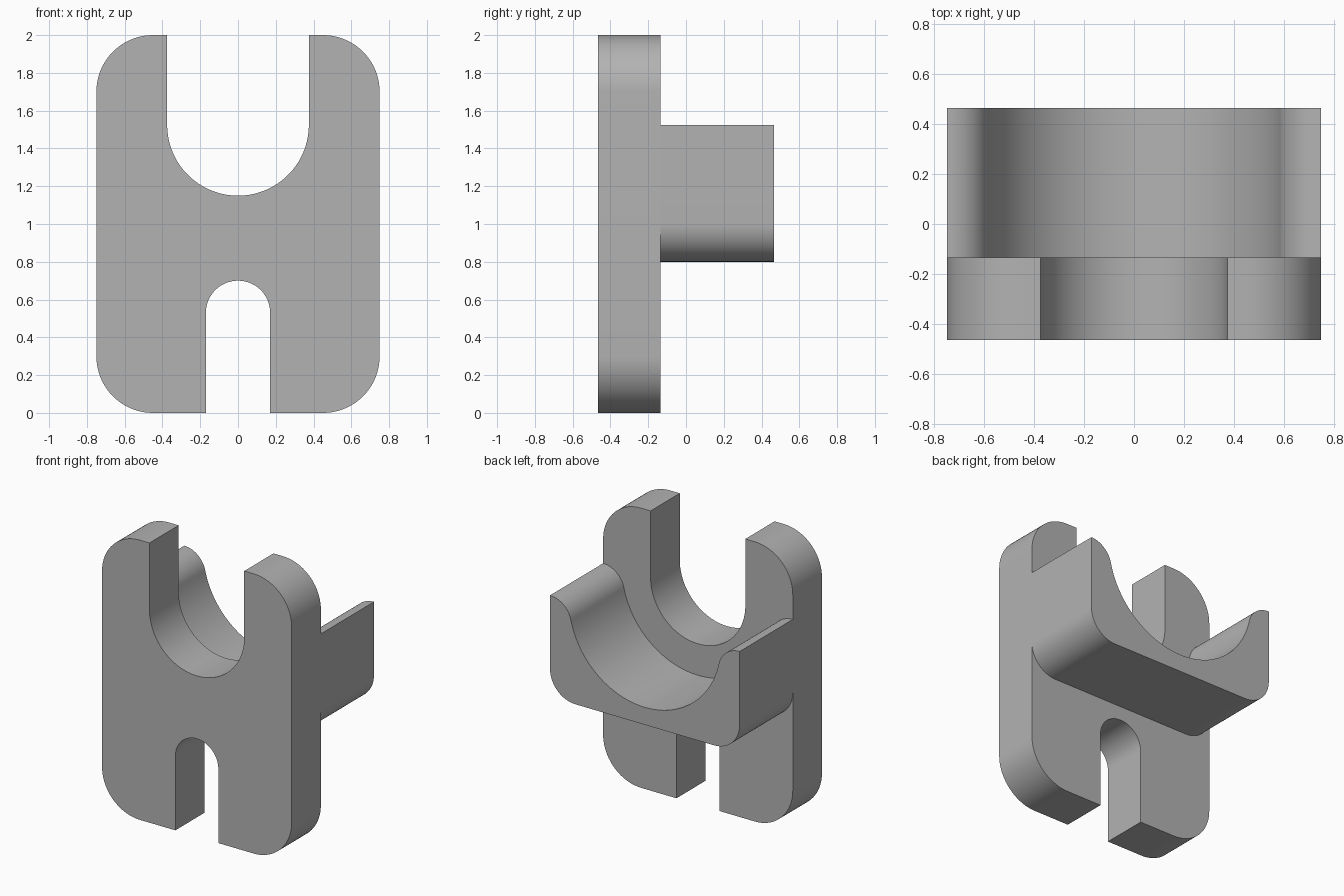
import bpy, bmesh
from math import radians, degrees, atan2, cos, sin

cube = bpy.data.objects.get("Cube")
if cube:
    bpy.data.objects.remove(cube, do_unlink=True)

grey = bpy.data.materials.new("plain grey")
grey.use_nodes = True
colour = (0.45, 0.45, 0.45, 1)
grey.diffuse_color = colour
grey.node_tree.nodes["Principled BSDF"].inputs["Base Color"].default_value = colour


def arc(cx, cz, r, start, end, steps=20):
    """Points along an arc in the x-z plane, angles in degrees."""
    angles = [radians(start + (end - start) * i / steps) for i in range(steps + 1)]
    return [(cx + r * cos(a), cz + r * sin(a)) for a in angles]


def mirrored(half):
    """Close a right-hand half outline with its mirror image."""
    left = [(-x, z) for x, z in reversed(half) if x > 1e-5]
    return half + left


def extrude_profile(name, outline, y0, y1):
    bm = bmesh.new()
    face = bm.faces.new([bm.verts.new((x, y0, z)) for x, z in outline])
    new = bmesh.ops.extrude_face_region(bm, geom=[face])["geom"]
    moved = [v for v in new if isinstance(v, bmesh.types.BMVert)]
    bmesh.ops.translate(bm, verts=moved, vec=(0, y1 - y0, 0))
    bmesh.ops.recalc_face_normals(bm, faces=bm.faces)
    mesh = bpy.data.meshes.new(name)
    bm.to_mesh(mesh)
    bm.free()
    mesh.materials.append(grey)
    obj = bpy.data.objects.new(name, mesh)
    bpy.context.collection.objects.link(obj)
    bpy.ops.object.select_all(action='DESELECT')
    obj.select_set(True)
    bpy.context.view_layer.objects.active = obj
    bpy.ops.object.shade_smooth_by_angle(angle=radians(30))
    return obj


HALF, FRONT, STEP, BACK = 0.75, -0.465, -0.135, 0.465
SADDLE_Z = 1.525

# Upright plate: small slot below, rounded corners, wide slot above
corner = 0.3
plate = (arc(0, 0.53, 0.17, 90, 0)
         + [(0.17, 0)]
         + arc(HALF - corner, corner, corner, -90, 0)
         + arc(HALF - corner, 2 - corner, corner, 0, 90)
         + [(0.375, 2)]
         + arc(0, SADDLE_Z, 0.375, 0, -90, 32))
extrude_profile("upright_plate", mirrored(plate), FRONT, STEP)

# Rear saddle: rounded lower corners, lips flowing into a round trough
trough, foot = 0.6, 0.2
lip = (HALF ** 2 - trough ** 2) / (2 * trough)   # lip radius tangent to trough
tilt = degrees(atan2(lip, HALF))
saddle = (arc(HALF - foot, 0.8 + foot, foot, -90, 0)
          + arc(HALF, SADDLE_Z - lip, lip, 90, 180 - tilt)
          + arc(0, SADDLE_Z, trough, -tilt, -90, 40)[1:])
extrude_profile("rear_saddle", mirrored(saddle), STEP, BACK)
